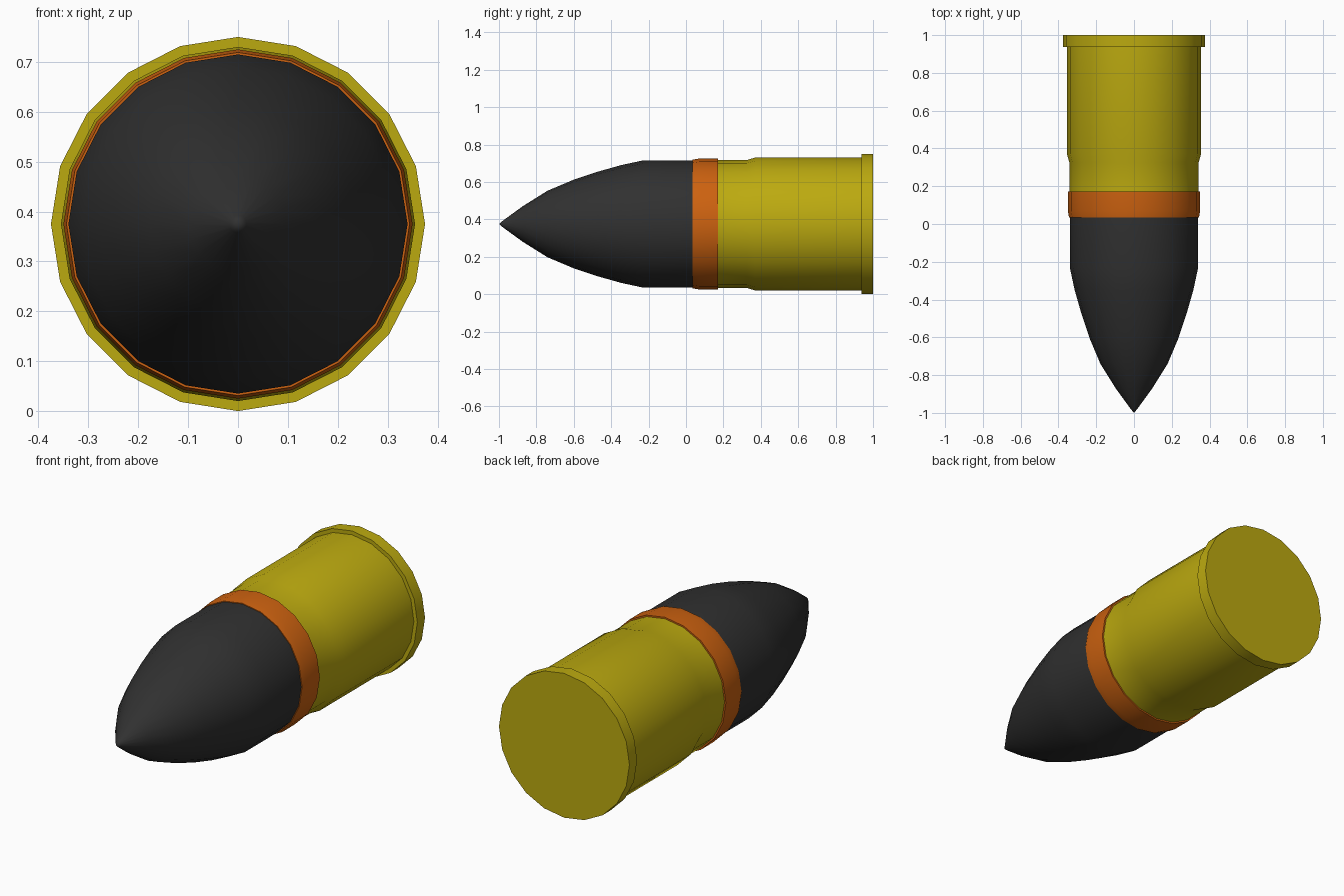
import bpy, bmesh
from math import sin, cos, pi, radians

if "Cube" in bpy.data.objects:
    bpy.data.objects.remove(bpy.data.objects["Cube"])

SIDES = 20
CENTRE_Z = 0.375


def material(name, rgb):
    m = bpy.data.materials.new(name)
    m.diffuse_color = (*rgb, 1)
    m.use_nodes = True
    m.node_tree.nodes["Principled BSDF"].inputs["Base Color"].default_value = m.diffuse_color
    return m


def lathe(name, profile, mat):
    """Revolve (y, radius) points about the lengthwise axis; radius 0 makes a point."""
    bm = bmesh.new()
    rings = []
    for y, r in profile:
        if r == 0:
            rings.append([bm.verts.new((0, y, CENTRE_Z))] * SIDES)
        else:
            rings.append([bm.verts.new((r * sin(2 * pi * i / SIDES), y,
                                        CENTRE_Z + r * cos(2 * pi * i / SIDES)))
                          for i in range(SIDES)])
    for a, b in zip(rings, rings[1:]):
        for i in range(SIDES):
            j = (i + 1) % SIDES
            bm.faces.new(dict.fromkeys((a[i], a[j], b[j], b[i])))
    # flat end cap where the profile finishes on a ring marked as the base
    if profile[-1][0] == 1.0:
        bm.faces.new(rings[-1])
    bmesh.ops.recalc_face_normals(bm, faces=bm.faces)
    mesh = bpy.data.meshes.new(name)
    bm.to_mesh(mesh)
    bm.free()
    mesh.materials.append(mat)
    ob = bpy.data.objects.new(name, mesh)
    bpy.context.collection.objects.link(ob)
    bpy.ops.object.select_all(action='DESELECT')
    ob.select_set(True)
    bpy.context.view_layer.objects.active = ob
    bpy.ops.object.shade_smooth_by_angle(angle=radians(30))
    return ob


black = material("black_steel", (0.03, 0.03, 0.03))
copper = material("copper", (0.6, 0.12, 0.005))
brass = material("brass", (0.5, 0.4, 0.005))

# pointed projectile with curved nose
lathe("projectile", [(-1, 0), (-0.98, 0.017), (-0.87, 0.097), (-0.74, 0.178),
                     (-0.605, 0.235), (-0.47, 0.28), (-0.35, 0.314),
                     (-0.23, 0.34), (0.04, 0.34)], black)

# driving band with chamfered front edge
lathe("driving_band", [(0.035, 0.338), (0.035, 0.344), (0.07, 0.35),
                       (0.172, 0.35), (0.172, 0.338)], copper)

# cartridge case: neck, shoulder, body, rim and base
lathe("case", [(0.17, 0.342), (0.325, 0.342), (0.37, 0.355), (0.937, 0.355),
               (0.937, 0.375), (1.0, 0.375)], brass)
